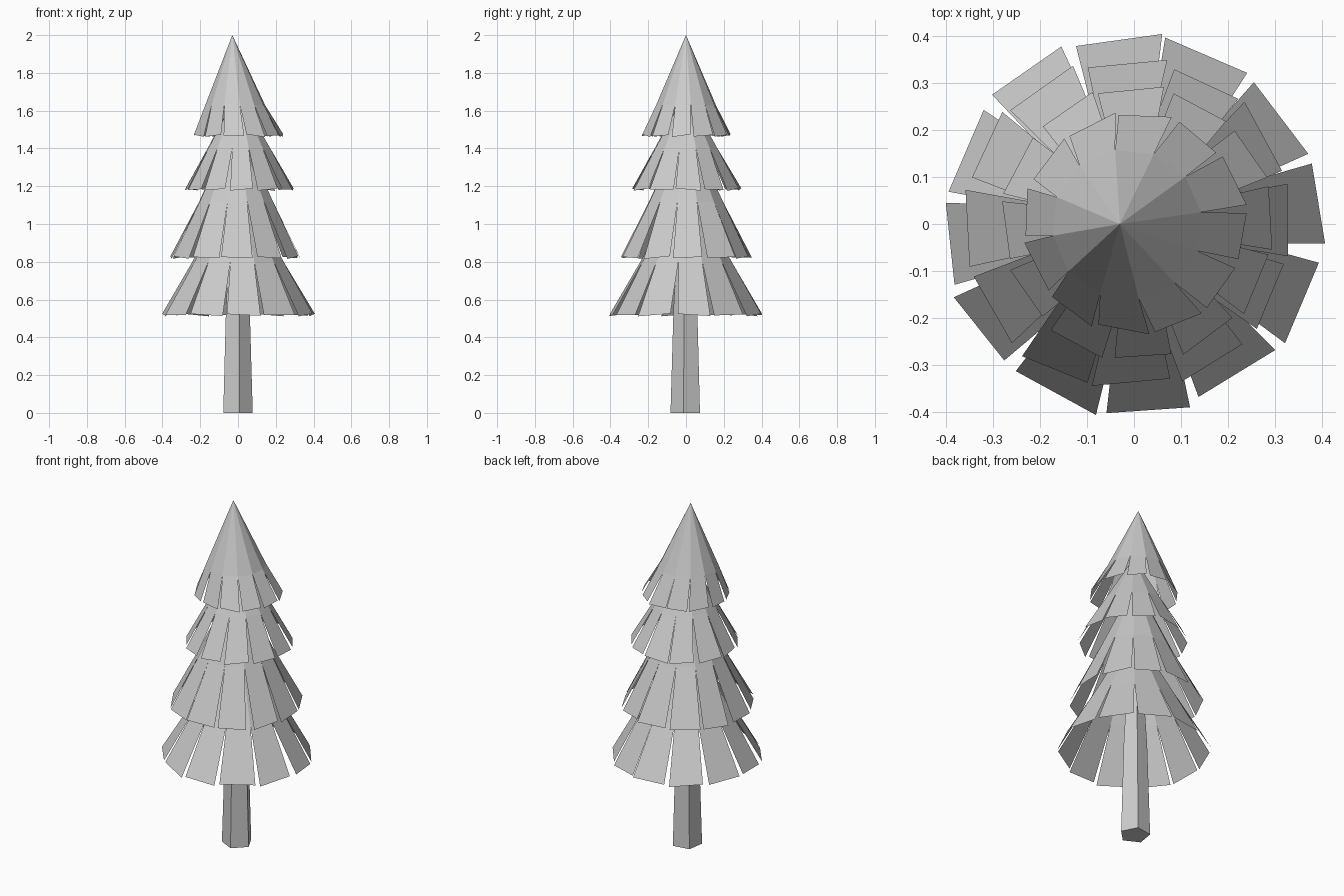
import bpy, bmesh, random
from math import sin, cos, radians
from mathutils import Vector

random.seed(4)
cube = bpy.data.objects.get("Cube")
if cube:
    bpy.data.objects.remove(cube)

grey = bpy.data.materials.new("plain_grey")
grey.use_nodes = True
colour = (0.6, 0.6, 0.6, 1)
grey.diffuse_color = colour
grey.node_tree.nodes["Principled BSDF"].inputs["Base Color"].default_value = colour


def finish(name, bm):
    mesh = bpy.data.meshes.new(name)
    bm.to_mesh(mesh)
    bm.free()
    mesh.materials.append(grey)
    obj = bpy.data.objects.new(name, mesh)
    bpy.context.collection.objects.link(obj)


def polar(cx, r, angle, z):
    a = radians(angle)
    return Vector((cx + r * cos(a), r * sin(a), z))


SIDES = 12
STEP = 360 / SIDES


def foliage_tier(name, tip, mid, rim, turn):
    """Cone cap above a skirt of separate hanging panels; rings are (x, radius, z)."""
    bm = bmesh.new()
    apex = bm.verts.new((tip[0], 0, tip[1]))
    ring = [bm.verts.new(polar(mid[0], mid[1], turn + (i - 0.5) * STEP, mid[2]))
            for i in range(SIDES)]
    for i in range(SIDES):
        a, b = ring[i], ring[(i + 1) % SIDES]
        bm.faces.new((apex, a, b))
        # Each panel keeps nearly its full width, leaving a narrow V-shaped gap
        centre = turn + i * STEP + random.uniform(-1.2, 1.2)
        half = STEP * random.uniform(0.4, 0.47)
        reach = rim[1] * random.uniform(0.98, 1.01)
        skew = random.uniform(-0.02, 0.02)
        lift = random.uniform(0, 0.015)
        low_a = bm.verts.new(polar(rim[0], reach * (1 + skew), centre - half, rim[2] + lift))
        low_b = bm.verts.new(polar(rim[0], reach * (1 - skew), centre + half, rim[2] + 0.015 - lift))
        bm.faces.new((a, low_a, low_b, b))
    finish(name, bm)


# Four overlapping foliage tiers
foliage_tier("foliage_top", (-0.03, 2.0), (-0.015, 0.16, 1.63), (0.003, 0.237, 1.46), -6)
foliage_tier("foliage_upper", (0, 1.7), (0.005, 0.17, 1.40), (0.01, 0.292, 1.175), 3)
foliage_tier("foliage_lower", (-0.01, 1.55), (-0.01, 0.2, 1.12), (-0.01, 0.353, 0.815), 2)
foliage_tier("foliage_bottom", (0, 1.25), (0, 0.245, 0.8), (-0.003, 0.406, 0.511), 5.5)

# Five-sided tapered trunk
bm = bmesh.new()
levels = [(0.083, 0), (0.067, 0.55), (0.03, 1.2)]
rings = [[bm.verts.new(polar(-0.004, r, i * 72 + 135, z)) for i in range(5)] for r, z in levels]
for low, high in zip(rings, rings[1:]):
    for i in range(5):
        j = (i + 1) % 5
        bm.faces.new((low[i], low[j], high[j], high[i]))
bm.faces.new(rings[0][::-1])
bm.faces.new(rings[-1])
finish("trunk", bm)
